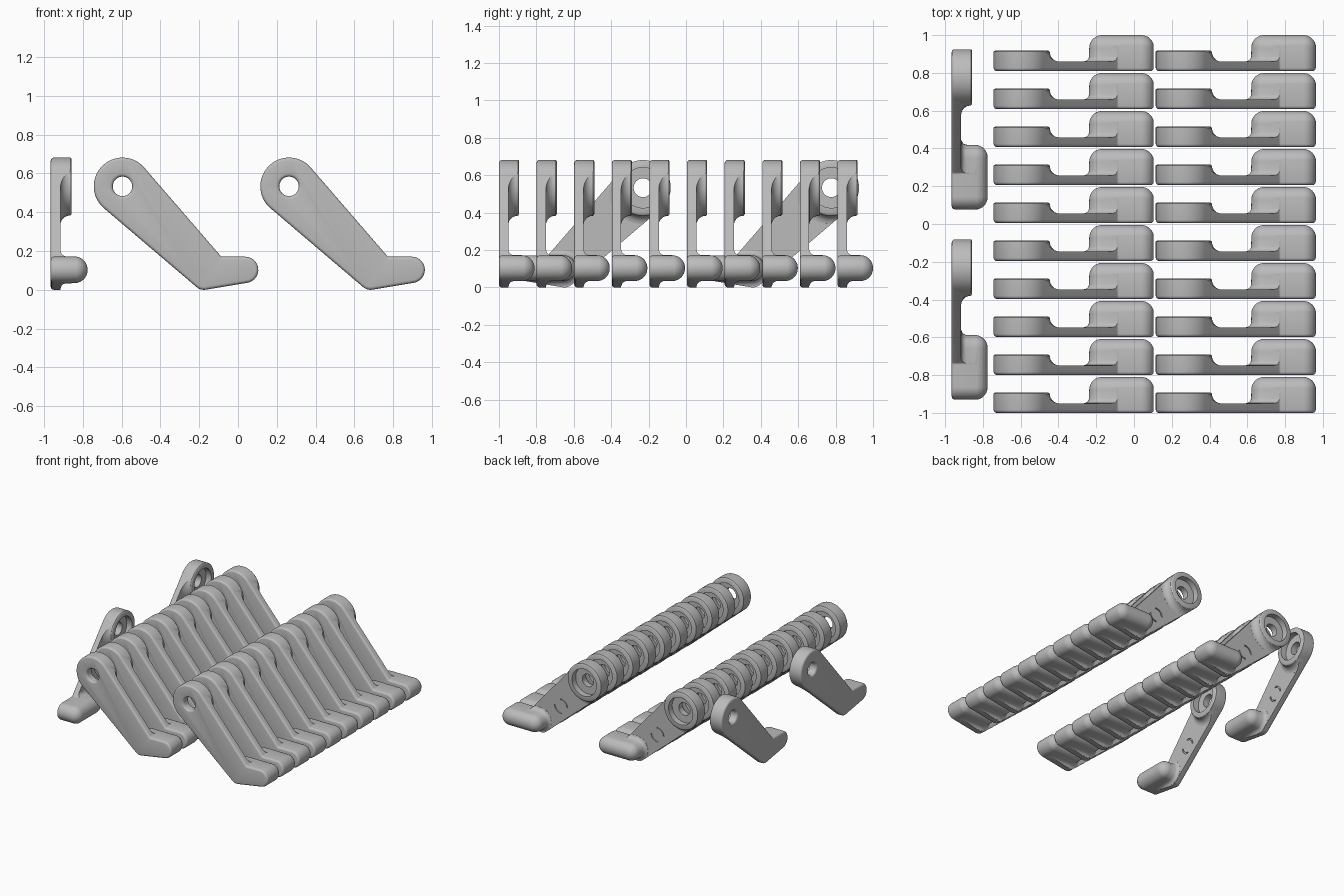
import bpy, bmesh
from math import sin, cos, pi, radians
from mathutils import Vector, Matrix

if "Cube" in bpy.data.objects:
    bpy.data.objects.remove(bpy.data.objects["Cube"])

grey = bpy.data.materials.new("plain grey")
grey.use_nodes = True
grey.diffuse_color = (0.5, 0.5, 0.5, 1)
grey.node_tree.nodes["Principled BSDF"].inputs["Base Color"].default_value = (0.5, 0.5, 0.5, 1)

PIVOT = Vector((-0.595, 0.533))
THIN = 0.05      # arm thickness
BOSS = 0.148     # pivot boss radius
TIP = 0.0675     # foot end radius


def arc(centre, r, start, end, n):
    """Points on an arc, angles in degrees, in the x-z plane."""
    angles = [radians(start + (end - start) * i / n) for i in range(n + 1)]
    return [Vector((centre[0] + r * cos(a), centre[1] + r * sin(a))) for a in angles]


def loft(name, rings):
    """Closed solid through (depth, outline) rings."""
    bm = bmesh.new()
    loops = [[bm.verts.new((p.x, y, p.y)) for p in pts] for y, pts in rings]
    n = len(loops[0])
    for a, b in zip(loops, loops[1:]):
        for i in range(n):
            j = (i + 1) % n
            bm.faces.new((a[i], a[j], b[j], b[i]))
    bm.faces.new(loops[0])
    bm.faces.new(loops[-1])
    bmesh.ops.recalc_face_normals(bm, faces=bm.faces)
    mesh = bpy.data.meshes.new(name)
    bm.to_mesh(mesh)
    bm.free()
    mesh.materials.append(grey)
    ob = bpy.data.objects.new(name, mesh)
    bpy.context.collection.objects.link(ob)
    return ob


def inset(pts, d):
    """Shrink a counter-clockwise outline by d."""
    out = []
    for i, p in enumerate(pts):
        t = (pts[(i + 1) % len(pts)] - pts[i - 1]).normalized()
        out.append(p + Vector((-t.y, t.x)) * d)
    return out


def turned(name, profile, n=64):
    """Solid of revolution about the pivot axis from (radius, depth) pairs."""
    return loft(name, [(y, arc(PIVOT, r, 0, 360 - 360 / n, n - 1)) for r, y in profile])


def stadium(r):
    """Outline of the foot."""
    return arc((0.037, 0.103), r, -90, 90, 16) + arc((-0.168, 0.103), r, 90, 270, 16)


# Side outline of the whole lever: heel, foot tip, inner corner, pivot end
outline = (arc((-0.175, 0.06), 0.06, -130.4, -81, 8) + arc((0.037, 0.103), TIP, -81, 90, 20)
           + arc((-0.08, 0.1835), 0.013, -90, -139.7, 4) + arc(PIVOT, BOSS, 40.3, 229.6, 48))
edge = 0.016
rings = [(edge * (1 - sin(a)), inset(outline, edge * (1 - cos(a))))
         for a in (pi / 2 * k / 4 for k in range(4, -1, -1))]
envelope = loft("lever_envelope", rings + [(0.22, outline)])

# Thin arm slab
corners = [Vector(c) for c in ((-1, -1), (1, -1), (1, 1), (-1, 1))]
slab = loft("arm_slab", [(-0.1, corners), (THIN, corners)])

# Pivot boss with a hollow flare where it meets the arm
flare = [radians(a) for a in range(84, -1, -12)]
boss = turned("pivot_boss", [(0.2, 0.02)]
              + [(0.2 - 0.05 * cos(a), 0.1 - 0.05 * sin(a)) for a in flare]
              + [(0.146, 0.105), (0.14, 0.108)])

# Foot with a flared root and a rounded end
root = [(0.081 - 0.03 * sin(a), 0.099 - 0.03 * cos(a)) for a in flare[::2]]
dome = [(0.122 + 0.068 * sin(a), 0.002 + 0.067 * cos(a)) for a in (pi / 2 * k / 10 for k in range(11))]
foot = loft("foot_block", [(0.02, stadium(root[0][1]))]
            + [(y, stadium(r)) for y, r in root + dome])

# Pivot hole: eased front edge, through bore, wide recess behind
ease = [(0.066 - 0.016 * sin(a), 0.016 - 0.016 * cos(a)) for a in (pi / 2 * k / 4 for k in range(5))]
bore = turned("bore_cutter", [(0.068, -0.02)] + ease
              + [(0.05, 0.06), (0.108, 0.061), (0.108, 0.13)])

# Two shallow curved grooves on the back of the arm
grooves = []
for start in (85, 265):
    c = (-0.35, 0.257)
    band = arc(c, 0.06, start, start + 95, 12) + arc(c, 0.05, start + 95, start, 12)
    grooves.append(loft("groove_cutter", [(THIN - 0.008, band), (THIN + 0.02, band)]))

# Combine into one lever
for cutter, op in [(boss, 'UNION'), (foot, 'UNION'), (envelope, 'INTERSECT'),
                   (bore, 'DIFFERENCE')] + [(g, 'DIFFERENCE') for g in grooves]:
    mod = slab.modifiers.new(op.lower(), 'BOOLEAN')
    mod.operation, mod.solver, mod.object = op, 'EXACT', cutter
bpy.context.view_layer.update()
mesh = bpy.data.meshes.new_from_object(slab.evaluated_get(bpy.context.evaluated_depsgraph_get()))
mesh.name = "lever"
mesh.materials.clear()
mesh.materials.append(grey)
for helper in [slab, boss, foot, envelope, bore] + grooves:
    bpy.data.objects.remove(helper)


def place(name, x, y, turn=0):
    ob = bpy.data.objects.new(name, mesh)
    ob.matrix_world = Matrix.Translation((x, y, 0)) @ Matrix.Rotation(turn, 4, 'Z')
    bpy.context.collection.objects.link(ob)
    return ob


# Two rows of ten levers, plus a turned pair on the right
for col, side in enumerate(("right", "left")):
    for i in range(10):
        lever = place(f"{side}_row_lever_{i + 1}", 0.858 * col, -1 + 0.2011 * i)
for y, where in ((-0.825, "front"), (0.182, "back")):
    place(f"turned_lever_{where}", -0.965, y, -pi / 2)

bpy.ops.object.select_all(action='DESELECT')
lever.select_set(True)
bpy.context.view_layer.objects.active = lever
bpy.ops.object.shade_smooth_by_angle(angle=radians(30))
